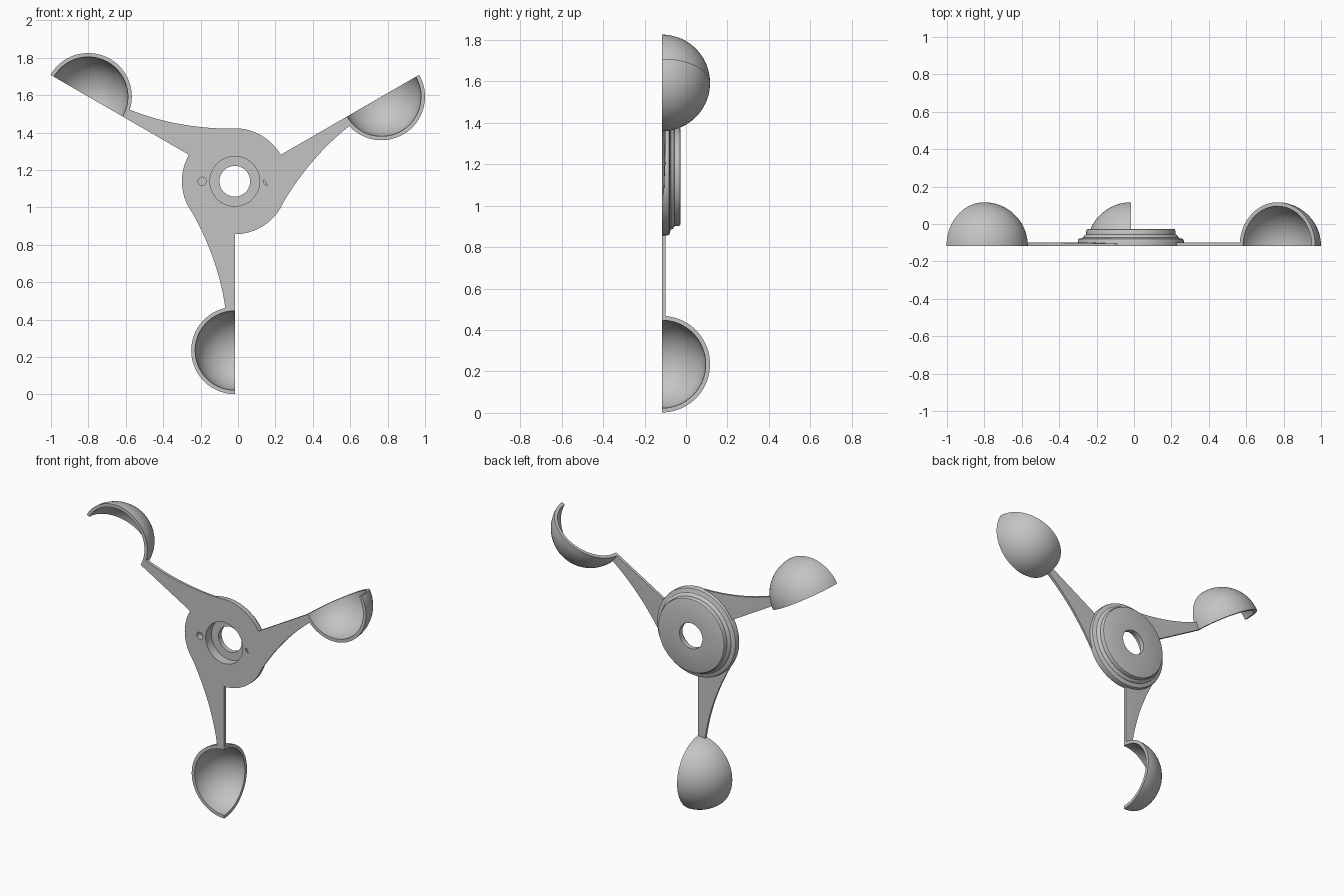
import bpy, bmesh
from math import sin, cos, pi, radians
from mathutils import Vector

if "Cube" in bpy.data.objects:
    bpy.data.objects.remove(bpy.data.objects["Cube"])

HUB = Vector((-0.017, -0.117, 1.14))   # hub axis, on the flat front plane
CUP_OFFSET, CUP_R, CUP_IN = 0.905, 0.233, 0.212

grey = bpy.data.materials.new("light_grey")
grey.use_nodes = True
colour = (0.55, 0.55, 0.55, 1)
grey.diffuse_color = colour
grey.node_tree.nodes["Principled BSDF"].inputs["Base Color"].default_value = colour


def add_part(name, bm, turn=0):
    bmesh.ops.remove_doubles(bm, verts=bm.verts, dist=1e-5)
    bmesh.ops.recalc_face_normals(bm, faces=bm.faces)
    mesh = bpy.data.meshes.new(name)
    bm.to_mesh(mesh)
    bm.free()
    mesh.materials.append(grey)
    ob = bpy.data.objects.new(name, mesh)
    bpy.context.collection.objects.link(ob)
    ob.location = HUB
    ob.rotation_euler = (0, radians(turn), 0)
    return ob


def smooth(ob):
    bpy.ops.object.select_all(action='DESELECT')
    ob.select_set(True)
    bpy.context.view_layer.objects.active = ob
    bpy.ops.object.shade_smooth_by_angle(angle=radians(30))


def bridge(bm, a, b, closed=True):
    n = len(a)
    for i in range(n if closed else n - 1):
        j = (i + 1) % n
        bm.faces.new((a[i], a[j], b[j], b[i]))


def build_hub():
    # Stepped, rounded disc with a counterbored hole: (radius, depth)
    profile = [(0.133, 0), (0.283, 0), (0.283, 0.028), (0.280, 0.036), (0.273, 0.040),
               (0.262, 0.041), (0.255, 0.045), (0.252, 0.053), (0.246, 0.058),
               (0.239, 0.062), (0.238, 0.082), (0.235, 0.088), (0.228, 0.091),
               (0.082, 0.091), (0.082, 0.06), (0.133, 0.06)]
    bm = bmesh.new()
    steps = 96
    rings = []
    for k in range(steps):
        a = 2 * pi * k / steps
        rings.append([bm.verts.new((r * cos(a), y, r * sin(a))) for r, y in profile])
    for k in range(steps):
        bridge(bm, rings[k], rings[(k + 1) % steps])
    hub = add_part("hub", bm)
    # Two blind pin holes in the front face
    for side in (-1, 1):
        spot = HUB + Vector((side * 0.175, 0, 0))
        bpy.ops.mesh.primitive_cylinder_add(vertices=24, radius=0.022, depth=0.08,
                                            location=spot, rotation=(pi / 2, 0, 0))
        cutter = bpy.context.object
        cutter.name = "pin_hole_cutter"
        cutter.hide_render = True
        mod = hub.modifiers.new("pin_hole", 'BOOLEAN')
        mod.operation, mod.solver, mod.object = 'DIFFERENCE', 'EXACT', cutter
        bpy.context.view_layer.objects.active = hub
        bpy.ops.object.modifier_apply(modifier=mod.name)
        bpy.data.objects.remove(cutter)
    smooth(hub)


def build_arm(index, turn):
    # Straight outer edge, flat strip beside it, then a slope to the curved edge
    bm = bmesh.new()
    p0, p1, p2 = Vector((0.243, -0.14)), Vector((0.085, -0.415)), Vector((0.05, -0.685))
    rows = []
    steps = 24
    for k in range(steps + 1):
        t = k / steps
        d, z = (1 - t) ** 2 * p0 + 2 * t * (1 - t) * p1 + t * t * p2
        edge = 0.019 - 0.05 * (d - 0.048)
        section = [(0, 0), (d, 0), (d, edge), (0.048, 0.019), (0, 0.019)]
        rows.append([bm.verts.new((-u, y, z)) for u, y in section])
    for a, b in zip(rows, rows[1:]):
        bridge(bm, a, b)
    bm.faces.new(rows[0])
    bm.faces.new(rows[-1])
    smooth(add_part(f"arm_{index}", bm, turn))


def build_cup(index, turn):
    # Quarter of a hollow sphere, open on both flat sides
    bm = bmesh.new()
    n_arc, n_turn = 48, 24
    shells = []
    for r in (CUP_R, CUP_IN):
        shell = []
        for k in range(n_turn + 1):
            p = pi / 2 * k / n_turn
            arc = [pi * i / n_arc for i in range(n_arc + 1)]
            shell.append([bm.verts.new((-r * sin(a) * sin(p), r * sin(a) * cos(p),
                                        r * cos(a) - CUP_OFFSET)) for a in arc])
        for a, b in zip(shell, shell[1:]):
            bridge(bm, a, b, closed=False)
        shells.append(shell)
    for end in (0, -1):
        bridge(bm, shells[0][end], shells[1][end], closed=False)
    smooth(add_part(f"cup_{index}", bm, turn))


build_hub()
for i in range(3):
    build_arm(i + 1, 120 * i)
    build_cup(i + 1, 120 * i)
